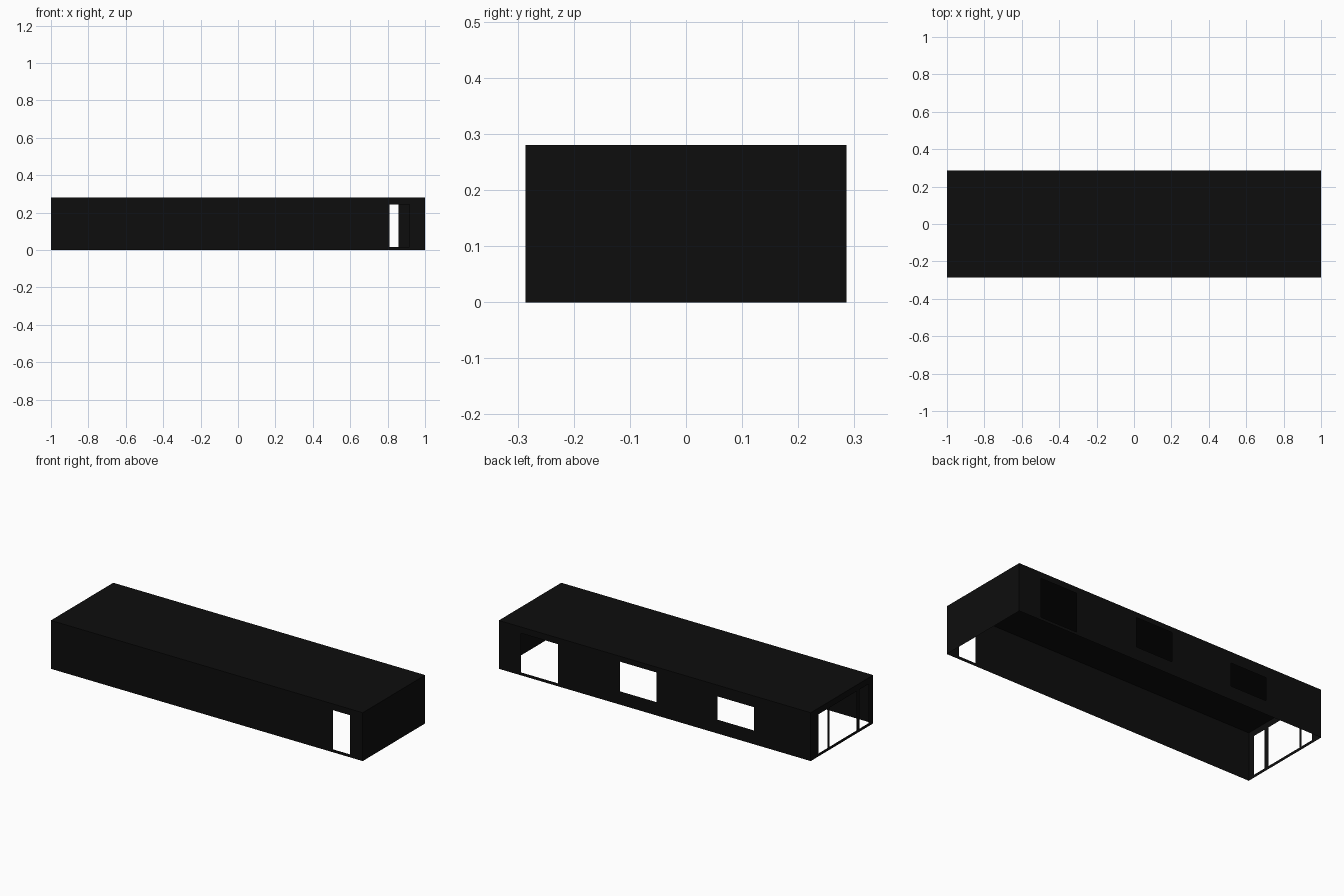
import bpy, bmesh

if "Cube" in bpy.data.objects:
    bpy.data.objects.remove(bpy.data.objects["Cube"])

L, W, H = 1.0, 0.286, 0.28   # half length, half width, height

black = bpy.data.materials.new("black_paint")
black.diffuse_color = (0.004, 0.004, 0.004, 1)
black.use_nodes = True
black.node_tree.nodes["Principled BSDF"].inputs["Base Color"].default_value = black.diffuse_color


def panel(name, u0, u1, v0, v1, place, openings=(), flip=False):
    """Thin sheet in (u, v), split at the opening edges, openings left out."""
    us = sorted({u0, u1, *[e for o in openings for e in o[:2]]})
    vs = sorted({v0, v1, *[e for o in openings for e in o[2:]]})
    bm = bmesh.new()
    grid = [[bm.verts.new(place(u, v)) for v in vs] for u in us]
    for i in range(len(us) - 1):
        for j in range(len(vs) - 1):
            cu, cv = (us[i] + us[i + 1]) / 2, (vs[j] + vs[j + 1]) / 2
            if any(a < cu < b and c < cv < d for a, b, c, d in openings):
                continue
            face = bm.faces.new((grid[i][j], grid[i + 1][j],
                                 grid[i + 1][j + 1], grid[i][j + 1]))
            if flip:
                face.normal_flip()
    mesh = bpy.data.meshes.new(name)
    bm.to_mesh(mesh)
    bm.free()
    mesh.materials.append(black)
    obj = bpy.data.objects.new(name, mesh)
    bpy.context.collection.objects.link(obj)
    return obj


SILL, HEAD = 0.017, 0.244

# Front wall with a narrow door
panel("front_wall", -L, L, 0, H, lambda u, v: (u, -W, v),
      [(0.81, 0.918, SILL, HEAD)])

# Back wall with a full-height opening and two windows
panel("back_wall", -L, L, 0, H, lambda u, v: (u, W, v),
      [(0.622, 0.857, SILL, HEAD),
       (-0.012, 0.224, 0.077, 0.249),
       (-0.635, -0.402, 0.08, 0.215)], flip=True)

# Left end, glazed opening divided by two mullions
panel("left_end_wall", -W, W, 0, H, lambda u, v: (-L, u, v),
      [(-0.243, -0.16, SILL, HEAD),
       (-0.132, 0.113, SILL, HEAD),
       (0.131, 0.213, SILL, HEAD)], flip=True)

# Solid right end and roof; the underside is open
panel("right_end_wall", -W, W, 0, H, lambda u, v: (L, u, v))
panel("roof", -L, L, -W, W, lambda u, v: (u, v, H))
